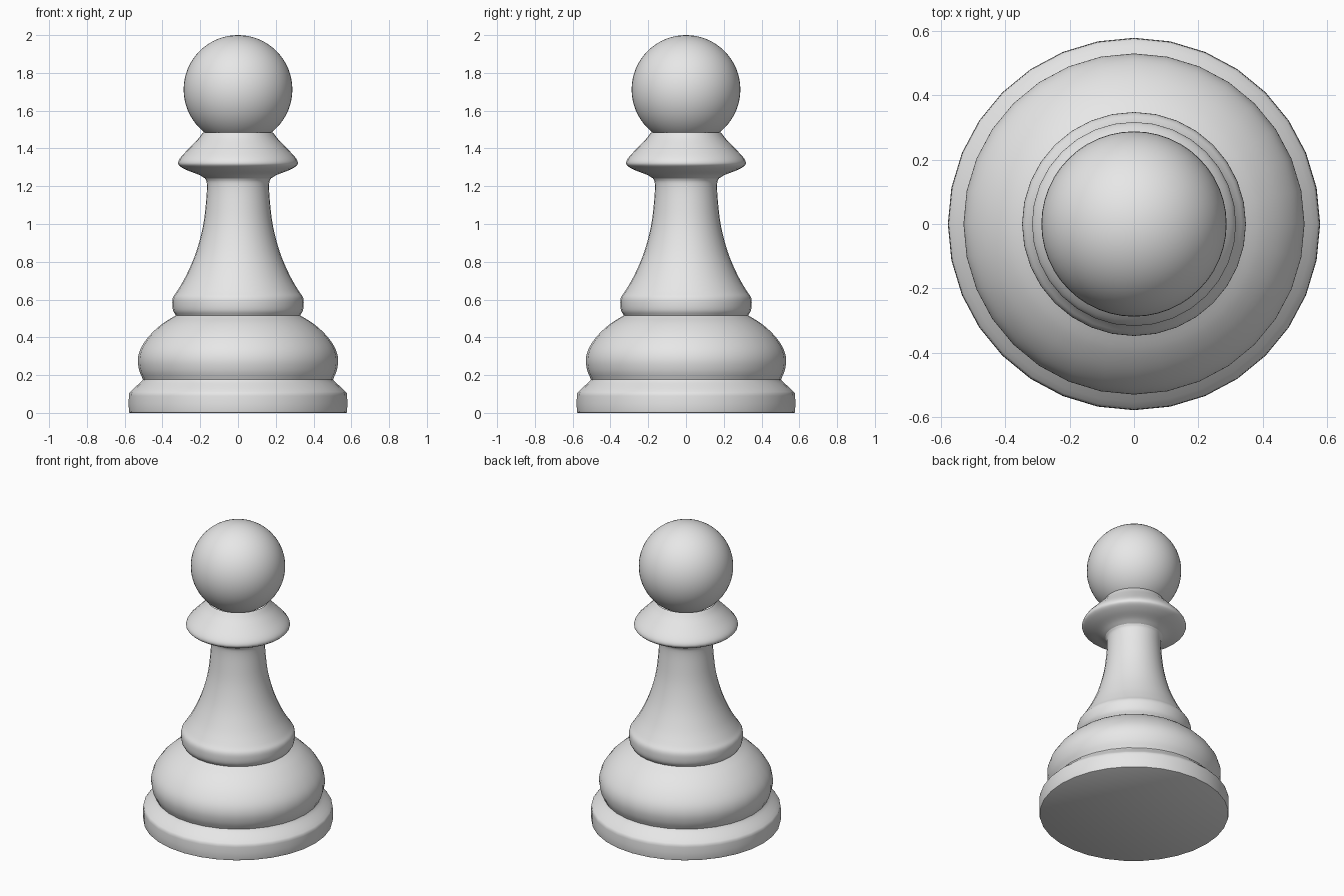
import bpy, bmesh, math
from mathutils import Vector

cube = bpy.data.objects.get("Cube")
if cube:
    bpy.data.objects.remove(cube, do_unlink=True)

grey = bpy.data.materials.new("plain_grey")
grey.use_nodes = True
grey.diffuse_color = (0.8, 0.8, 0.8, 1)
grey.node_tree.nodes["Principled BSDF"].inputs["Base Color"].default_value = grey.diffuse_color


def finish(obj):
    obj.data.materials.append(grey)
    bpy.ops.object.select_all(action="DESELECT")
    obj.select_set(True)
    bpy.context.view_layer.objects.active = obj
    bpy.ops.object.shade_smooth_by_angle(angle=math.radians(40))


def smooth_path(points, steps):
    """Catmull-Rom curve through (radius, height) points."""
    p = [Vector(q) for q in points]
    p = [p[0] * 2 - p[1]] + p + [p[-1] * 2 - p[-2]]
    path = []
    for a, b, c, d in zip(p, p[1:], p[2:], p[3:]):
        for i in range(steps):
            t = i / steps
            path.append(0.5 * (2 * b + (c - a) * t + (2 * a - 5 * b + 4 * c - d) * t**2
                               + (3 * b - a - 3 * c + d) * t**3))
    return path + [p[-2]]


def turned(name, points, steps=4, sides=32, floor=False):
    """Spin a profile, listed from bottom to top, around the z axis."""
    bm = bmesh.new()
    rings = []
    for r, z in smooth_path(points, steps):
        rings.append([bm.verts.new((r * math.cos(math.tau * i / sides),
                                    r * math.sin(math.tau * i / sides), z))
                      for i in range(sides)])
    for low, high in zip(rings, rings[1:]):
        for i in range(sides):
            j = (i + 1) % sides
            bm.faces.new((low[i], low[j], high[j], high[i]))
    if floor:
        bm.faces.new(rings[0][::-1])
    mesh = bpy.data.meshes.new(name)
    bm.to_mesh(mesh)
    bm.free()
    obj = bpy.data.objects.new(name, mesh)
    bpy.context.collection.objects.link(obj)
    finish(obj)


# Foot plinth with a bevelled shoulder
turned("base", [(0.572, 0), (0.578, 0.012), (0.578, 0.09), (0.57, 0.112),
                (0.535, 0.145), (0.51, 0.168), (0.502, 0.18)], 2, floor=True)
# Bulging lower body
turned("body", [(0.502, 0.175), (0.523, 0.225), (0.53, 0.285), (0.513, 0.345),
                (0.466, 0.412), (0.4, 0.472), (0.328, 0.517)])
# Rounded ring running into the flared stem
turned("stem", [(0.328, 0.515), (0.343, 0.54), (0.348, 0.575), (0.344, 0.612),
                (0.32, 0.648), (0.273, 0.73), (0.222, 0.85), (0.185, 0.99),
                (0.168, 1.13), (0.165, 1.215), (0.175, 1.242)])
# Flared collar under the head
turned("collar", [(0.175, 1.242), (0.21, 1.262), (0.268, 1.284), (0.308, 1.306),
                  (0.317, 1.326), (0.3, 1.357), (0.25, 1.41), (0.21, 1.452), (0.185, 1.485)])
# Round head
bpy.ops.mesh.primitive_uv_sphere_add(segments=48, ring_count=32, radius=0.288,
                                     location=(0, 0, 1.712))
head = bpy.context.object
head.name = "head"
finish(head)
